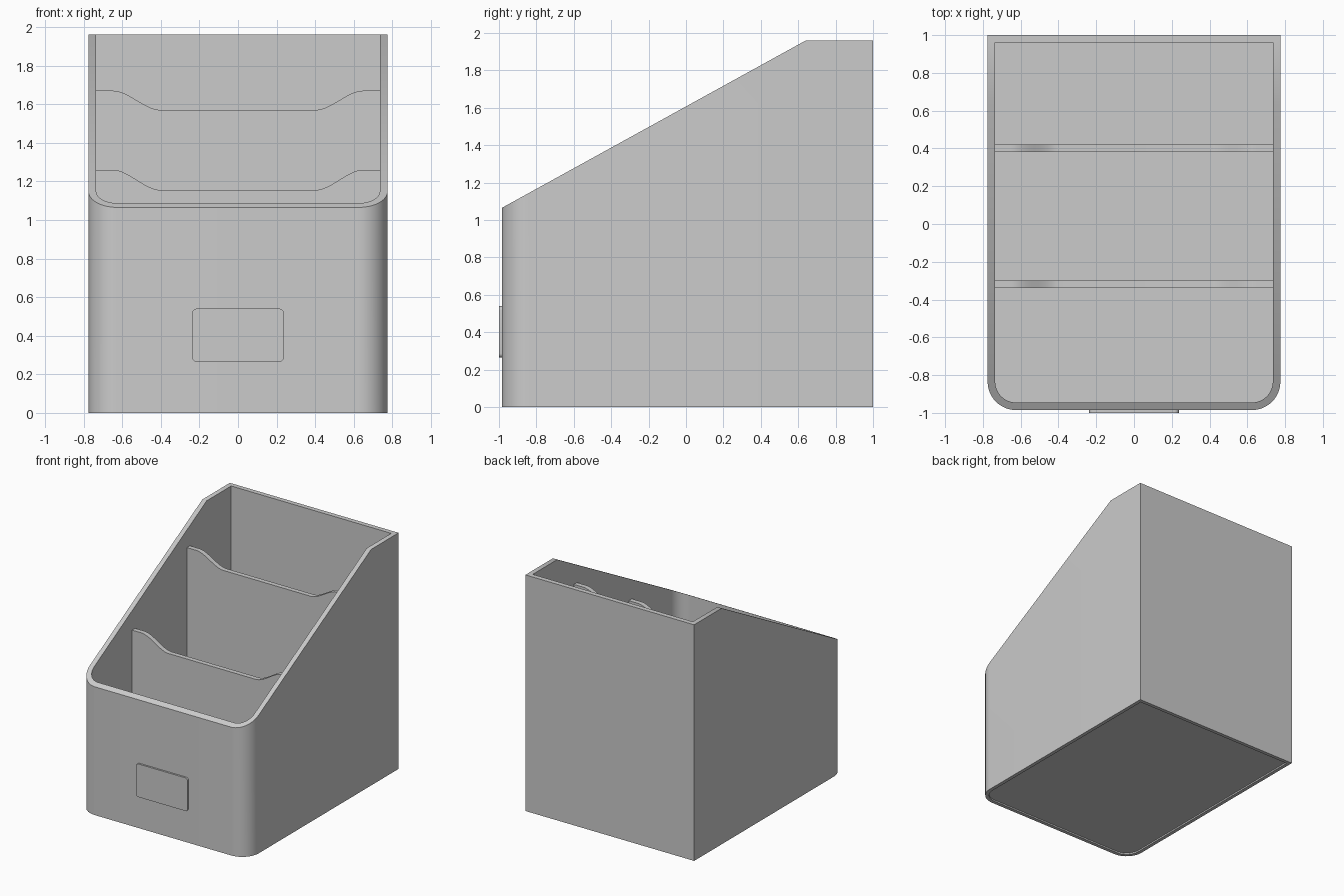
import bpy, bmesh, math

if "Cube" in bpy.data.objects:
    bpy.data.objects.remove(bpy.data.objects["Cube"])

FRONT, BACK, HALF = -0.985, 1.0, 0.775
WALL, FLOOR, RECESS = 0.04, 0.04, 0.012


def finish(bm, name, angle=30):
    bmesh.ops.recalc_face_normals(bm, faces=bm.faces)
    mesh = bpy.data.meshes.new(name)
    bm.to_mesh(mesh)
    bm.free()
    obj = bpy.data.objects.new(name, mesh)
    bpy.context.collection.objects.link(obj)
    bpy.ops.object.select_all(action='DESELECT')
    obj.select_set(True)
    bpy.context.view_layer.objects.active = obj
    bpy.ops.object.shade_smooth_by_angle(angle=math.radians(angle))
    return obj


def arc(cx, cz, r, start, steps):
    # quarter circle, counter-clockwise from the start angle
    return [(cx + r * math.cos(math.radians(start + 90 * i / steps)),
             cz + r * math.sin(math.radians(start + 90 * i / steps)))
            for i in range(steps + 1)]


def outline(inset):
    # plan outline: square back corners, rounded front corners
    x, y0, y1 = HALF - inset, FRONT + inset, BACK - inset
    r = 0.15 - inset
    return ([(x, y1), (-x, y1), (-x, 0.64)]
            + arc(-x + r, y0 + r, r, 180, 12)
            + arc(x - r, y0 + r, r, 270, 12)
            + [(x, 0.64)])


def rim_z(y):
    # sloping rim that levels out near the back
    return min(1.96, 1.065 + (y - FRONT) * (1.96 - 1.065) / (0.64 - FRONT))


def prism(name, profile, y0, y1):
    # extrude an x-z profile along y
    bm = bmesh.new()
    face = bm.faces.new([bm.verts.new((x, y0, z)) for x, z in profile])
    out = bmesh.ops.extrude_face_region(bm, geom=[face])
    for v in out["geom"]:
        if isinstance(v, bmesh.types.BMVert):
            v.co.y = y1
    return finish(bm, name)


# Hollow body: rings run from the base recess, up the outside, over the rim, to the floor
bm = bmesh.new()
layers = [(0.03, lambda y: RECESS), (0.03, lambda y: 0), (0, lambda y: 0),
          (0, rim_z), (WALL, rim_z), (WALL, lambda y: FLOOR)]
rings = [[bm.verts.new((x, y, z(y))) for x, y in outline(inset)] for inset, z in layers]
for a, b in zip(rings, rings[1:]):
    for i in range(len(a)):
        j = (i + 1) % len(a)
        bm.faces.new((a[i], a[j], b[j], b[i]))
bm.faces.new(rings[0])
bm.faces.new(rings[-1])
finish(bm, "organizer_body")


# Dividers with a smooth dip in the top edge
def divider(name, y, high, low):
    w, steps = HALF - WALL, 16
    right = []
    for i in range(steps + 1):
        t = i / steps
        s = t * t * (3 - 2 * t)
        right.append((0.40 + 0.25 * t, low + (high - low) * s))
    right.append((w, high))
    left = [(-x, z) for x, z in reversed(right)]
    prism(name, [(-w, FLOOR)] + left + right + [(w, FLOOR)], y - 0.02, y + 0.02)


divider("rear_divider", 0.40, 1.67, 1.57)
divider("front_divider", -0.32, 1.26, 1.155)

# Label plate on the front
hx, z0, z1, r = 0.237, 0.265, 0.54, 0.022
plate = (arc(hx - r, z1 - r, r, 0, 5) + arc(-hx + r, z1 - r, r, 90, 5)
         + arc(-hx + r, z0 + r, r, 180, 5) + arc(hx - r, z0 + r, r, 270, 5))
prism("label_plate", plate, -1.0, FRONT + 0.005)
